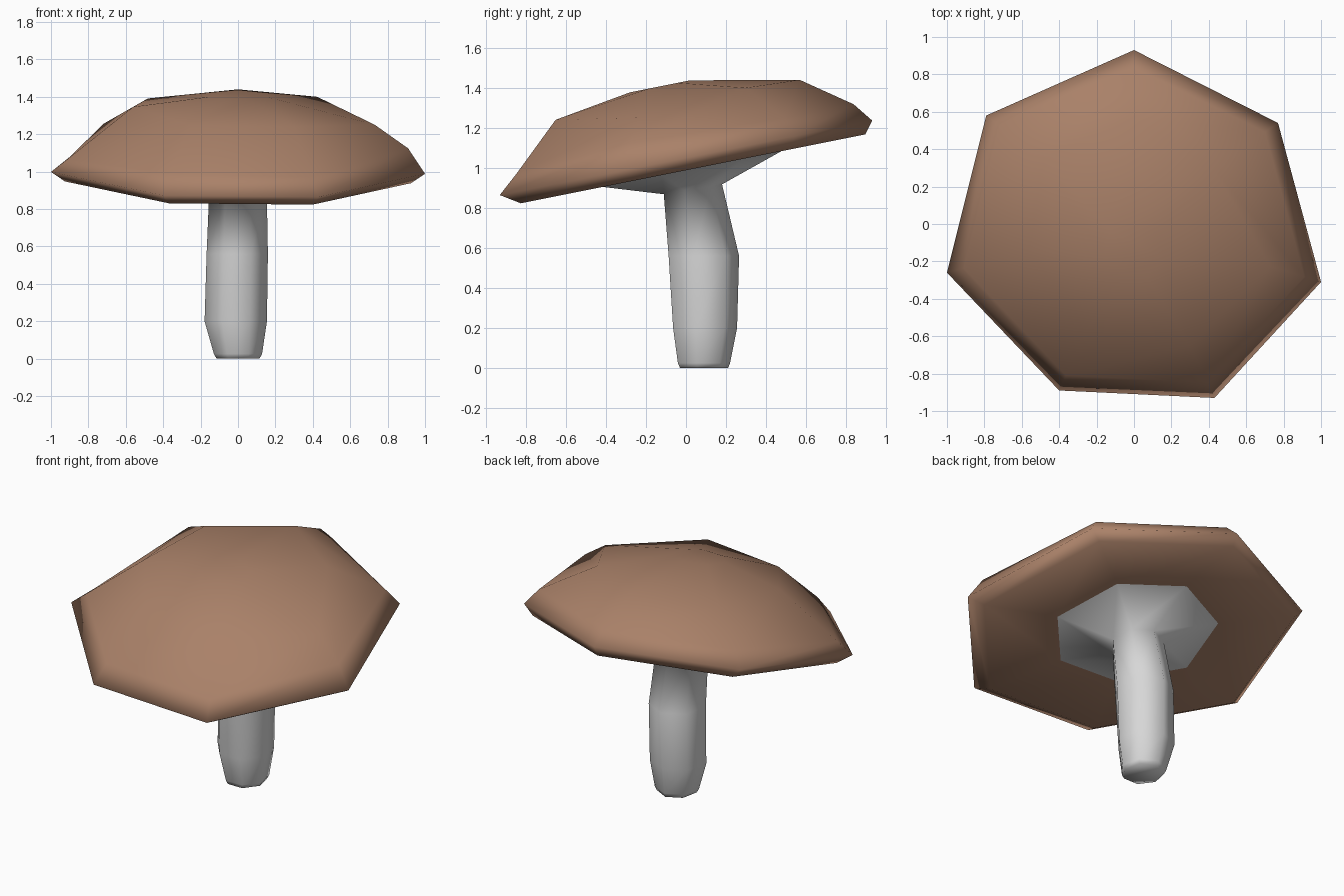
import bpy, bmesh, math

if "Cube" in bpy.data.objects:
    bpy.data.objects.remove(bpy.data.objects["Cube"])

# Outline of the seven-sided cap, counter-clockwise from the back
RIM = [(0, 0.93), (-0.79, 0.58), (-1.0, -0.26), (-0.40, -0.89),
       (0.43, -0.93), (1.0, -0.31), (0.77, 0.54)]
TILT = 0.2      # the cap rises towards the back


def material(name, rgb):
    m = bpy.data.materials.new(name)
    m.diffuse_color = (*rgb, 1)
    m.use_nodes = True
    m.node_tree.nodes["Principled BSDF"].inputs["Base Color"].default_value = m.diffuse_color
    return m


def cap_ring(scales, heights, base=1.05, dy=0.0):
    """Scaled rim outline lying at given heights over the tilted plane."""
    if not isinstance(scales, list):
        scales = [scales] * 7
    if not isinstance(heights, list):
        heights = [heights] * 7
    pts = []
    for (x, y), s, h in zip(RIM, scales, heights):
        px, py = x * s, y * s + dy
        pts.append((px, py, base + TILT * py + h))
    return pts


def stem_ring(z, cx, cy, rx, ry, slope=0.0):
    pts = []
    for i in range(7):
        a = math.pi / 2 + i * math.tau / 7
        y = cy + ry * math.sin(a)
        pts.append((cx + rx * math.cos(a), y, z + slope * y))
    return pts


def loft(name, rings, mat, close_start, close_end):
    """Bridge rings listed from bottom to top into one smooth mesh."""
    bm = bmesh.new()
    loops = [[bm.verts.new(p) for p in r] for r in rings]
    for a, b in zip(loops, loops[1:]):
        for i in range(7):
            j = (i + 1) % 7
            bm.faces.new((a[i], a[j], b[j], b[i]))
    if close_start:
        bm.faces.new(loops[0][::-1])
    if close_end:
        bm.faces.new(loops[-1])
    for f in bm.faces:
        f.smooth = True
    me = bpy.data.meshes.new(name)
    bm.to_mesh(me)
    bm.free()
    me.materials.append(mat)
    ob = bpy.data.objects.new(name, me)
    bpy.context.collection.objects.link(ob)
    return ob


brown = material("cap brown", (0.40, 0.22, 0.14))
grey = material("stem grey", (0.68, 0.68, 0.68))

# Ring shared by the cap underside and the stem flare
flare = cap_ring(0.48, 0, base=0.988, dy=0.03)

# Cap: underside, rim, shoulder and uneven dome
loft("cap", [
    flare,
    cap_ring(0.925, 0, base=0.988, dy=0.035),
    cap_ring(1.0, 0),
    cap_ring([0.90, 0.91, 0.91, 0.91, 0.91, 0.91, 0.91],
             [0.10, 0.10, 0.065, 0.10, 0.09, 0.13, 0.10]),
    cap_ring([0.61, 0.61, 0.56, 0.64, 0.70, 0.73, 0.55],
             [0.276, 0.27, 0.325, 0.31, 0.32, 0.246, 0.29]),
    cap_ring(0.16, 0.383, dy=-0.13),
], brown, False, True)

# Stem: rounded foot, slight bulge, then a flare into the cap
loft("stem", [
    stem_ring(0.0, 0.0, 0.084, 0.118, 0.126),
    stem_ring(0.025, 0.0, 0.083, 0.132, 0.137),
    stem_ring(0.20, -0.012, 0.087, 0.171, 0.168),
    stem_ring(0.56, -0.004, 0.080, 0.168, 0.185),
    stem_ring(0.887, 0.0, 0.027, 0.158, 0.153, slope=0.17),
    flare,
], grey, True, False)
